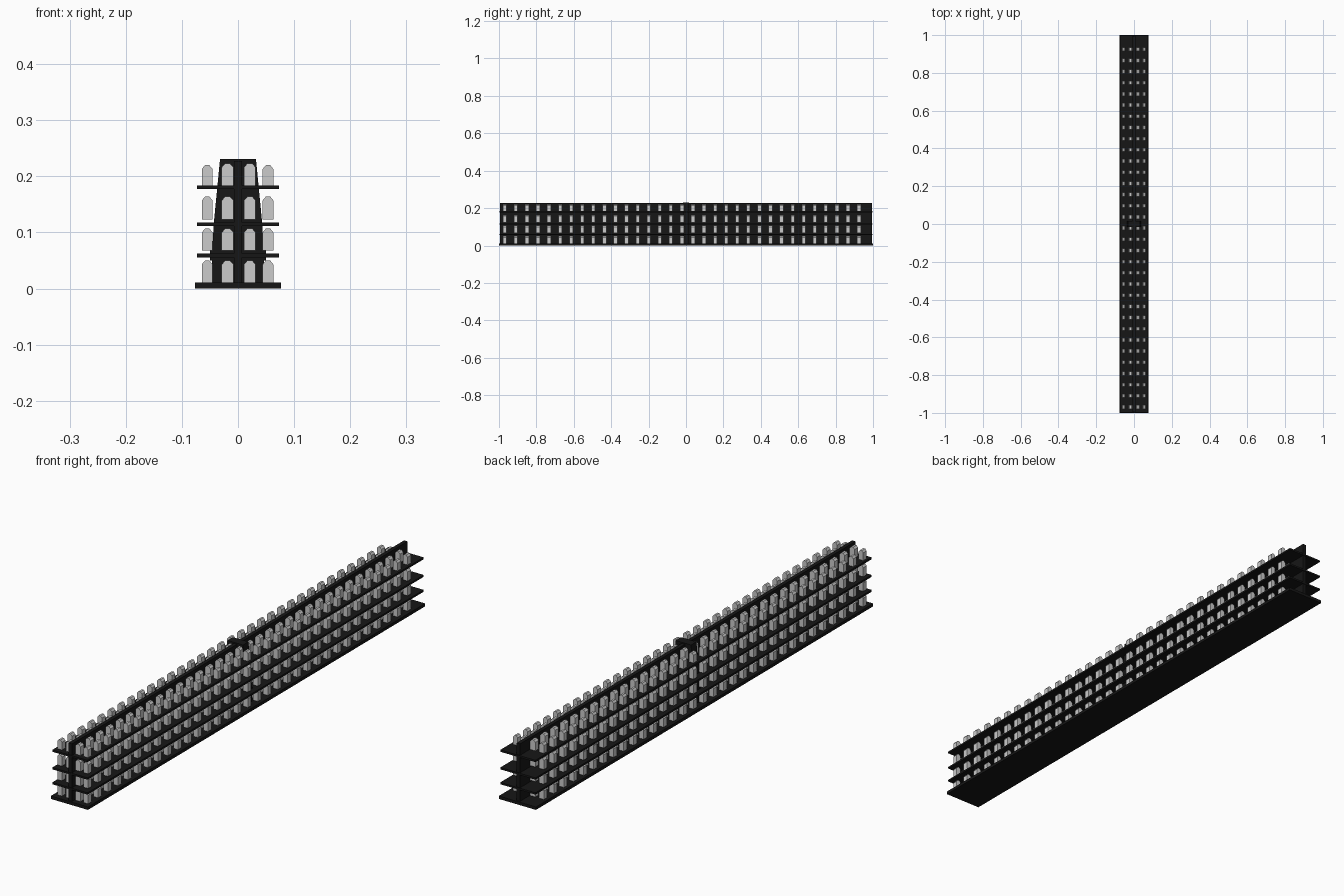
import bpy, bmesh

if "Cube" in bpy.data.objects:
    bpy.data.objects.remove(bpy.data.objects["Cube"])

black = bpy.data.materials.new("black_paint")
black.diffuse_color = (0.008, 0.008, 0.008, 1)
black.use_nodes = True
black.node_tree.nodes["Principled BSDF"].inputs["Base Color"].default_value = black.diffuse_color


def add_prism(bm, profile, y0, y1):
    """Extrude an x-z outline along y."""
    front = [bm.verts.new((x, y0, z)) for x, z in profile]
    back = [bm.verts.new((x, y1, z)) for x, z in profile]
    bm.faces.new(front)
    bm.faces.new(back[::-1])
    n = len(profile)
    for i in range(n):
        j = (i + 1) % n
        bm.faces.new((front[j], front[i], back[i], back[j]))


def finish(name, bm, mat=None):
    bmesh.ops.recalc_face_normals(bm, faces=bm.faces)
    mesh = bpy.data.meshes.new(name)
    bm.to_mesh(mesh)
    bm.free()
    if mat:
        mesh.materials.append(mat)
    obj = bpy.data.objects.new(name, mesh)
    bpy.context.collection.objects.link(obj)


def prism(name, profile, y0, y1, mat=black):
    bm = bmesh.new()
    add_prism(bm, profile, y0, y1)
    finish(name, bm, mat)


def rect(hx, z0, z1):
    return [(-hx, z0), (hx, z0), (hx, z1), (-hx, z1)]


# Base plate and three shelves
prism("base", rect(0.077, 0, 0.011), -1, 1)
for i, z in enumerate((0.055, 0.111, 0.177)):
    prism(f"shelf_{i + 1}", rect(0.073, z, z + 0.007), -0.997, 0.997)

# Long central panel and tapered middle support
prism("spine", rect(0.007, 0.011, 0.227), -0.995, 0.995)
prism("middle_support", [(-0.046, 0.011), (0.046, 0.011), (0.046, 0.05), (0.05, 0.05),
                         (0.05, 0.068), (0.046, 0.068), (0.043, 0.118), (0.032, 0.231),
                         (-0.032, 0.231), (-0.043, 0.118), (-0.046, 0.068),
                         (-0.05, 0.068), (-0.05, 0.05), (-0.046, 0.05)], -0.016, 0.016)

# Rows of pointed blocks on every level: (bottom, outer top, inner top)
levels = [(0.011, 0.050, 0.050), (0.068, 0.107, 0.107),
          (0.123, 0.164, 0.164), (0.182, 0.220, 0.223)]
for i, (z0, outer, inner) in enumerate(levels):
    bm = bmesh.new()
    for x, w, top in ((-0.055, 0.0095, outer), (-0.0185, 0.0105, inner),
                      (0.0210, 0.0105, inner), (0.0535, 0.0095, outer)):
        outline = [(x - w, z0), (x + w, z0), (x + w, top - 0.007),
                   (x + w * 0.4, top), (x - w * 0.4, top), (x - w, top - 0.007)]
        for k in range(33):
            y = -0.969 + k * 0.0592
            add_prism(bm, outline, y - 0.010, y + 0.010)
    finish(f"blocks_level_{i + 1}", bm)
